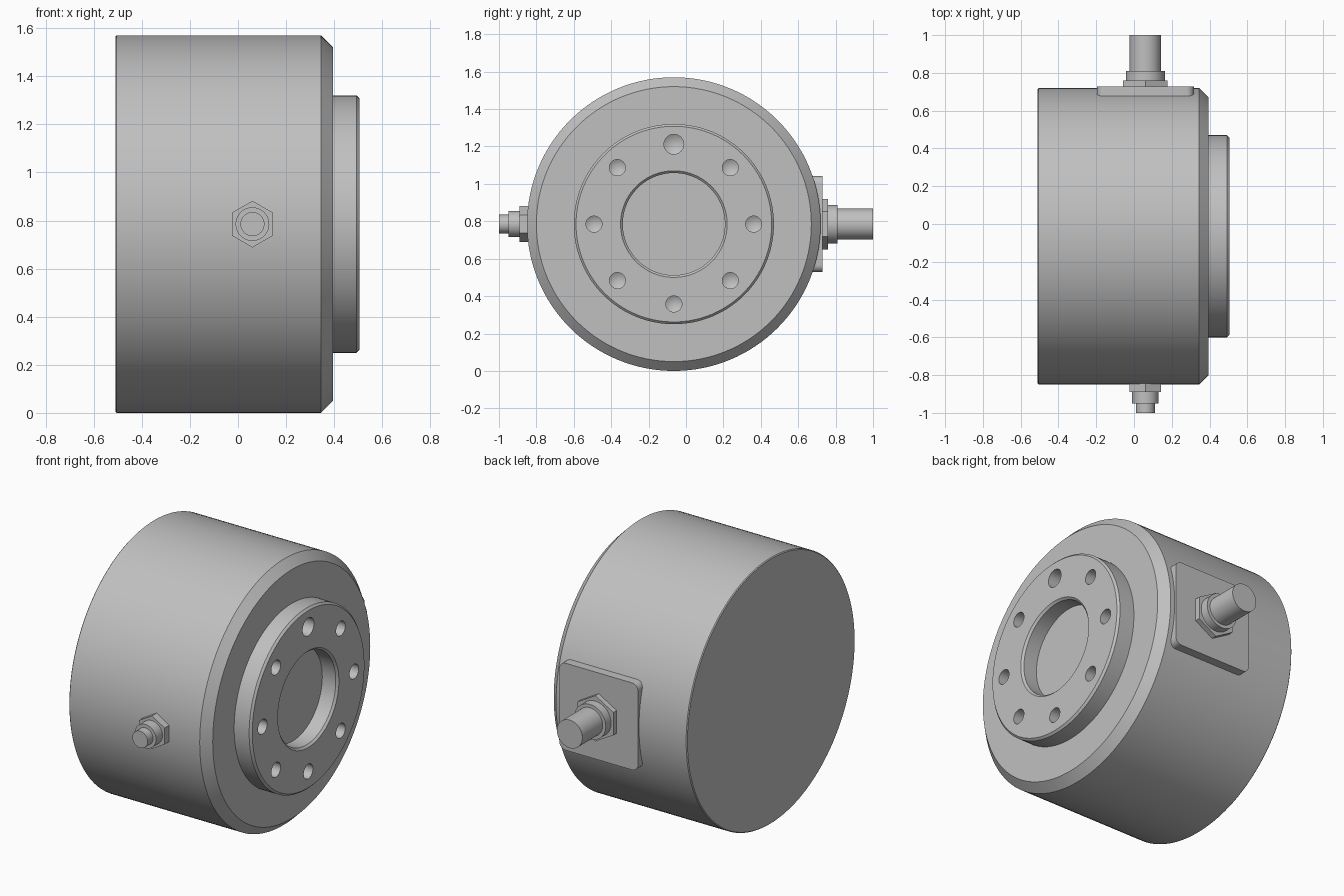
import bpy, bmesh, math
from mathutils import Matrix, Vector

if "Cube" in bpy.data.objects:
    bpy.data.objects.remove(bpy.data.objects["Cube"])

CY, CZ = -0.065, 0.785      # main axis (runs along x)
FX = 0.06                   # x of the side fittings
grey = bpy.data.materials.new("light_grey")
grey.diffuse_color = (0.527, 0.527, 0.527, 1)
grey.use_nodes = True
grey.node_tree.nodes["Principled BSDF"].inputs["Base Color"].default_value = grey.diffuse_color


def finish(name, bm, smooth=True):
    bmesh.ops.remove_doubles(bm, verts=bm.verts, dist=1e-6)
    bmesh.ops.recalc_face_normals(bm, faces=bm.faces)
    me = bpy.data.meshes.new(name)
    bm.to_mesh(me)
    bm.free()
    ob = bpy.data.objects.new(name, me)
    bpy.context.collection.objects.link(ob)
    me.materials.append(grey)
    if smooth:
        shade(ob)
    return ob


def shade(ob):
    bpy.ops.object.select_all(action='DESELECT')
    ob.select_set(True)
    bpy.context.view_layer.objects.active = ob
    bpy.ops.object.shade_smooth_by_angle(angle=math.radians(25))


def lathe(bm, profile, centre, axis, steps):
    """Spin (along, radius) points about an axis through centre."""
    axis = Vector(axis)
    side = Vector((0, 0, 1))
    centre = Vector(centre)
    vs = [bm.verts.new(centre + axis * a + side * r) for a, r in profile]
    es = [bm.edges.new(p) for p in zip(vs, vs[1:])]
    bmesh.ops.spin(bm, geom=vs + es, cent=centre, axis=axis,
                   angle=math.tau, steps=steps, use_merge=True)
    bmesh.ops.remove_doubles(bm, verts=bm.verts, dist=1e-6)


# Housing with chamfered shoulder, raised flange and central bore
bm = bmesh.new()
lathe(bm, [(-0.51, 0), (-0.51, 0.78), (-0.505, 0.785), (0.345, 0.785),
           (0.395, 0.735), (0.395, 0.535), (0.493, 0.535), (0.505, 0.523),
           (0.505, 0.285), (0.493, 0.273), (0.405, 0.273), (0.405, 0)],
      (0, CY, CZ), (1, 0, 0), 128)
housing = finish("housing", bm, False)

# Eight drilled holes with conical bottoms, the top one larger
bm = bmesh.new()
for i in range(8):
    a = i * math.tau / 8
    r = 0.053 if i == 0 else 0.043
    c = (0, CY + 0.427 * math.sin(a), CZ + 0.427 * math.cos(a))
    lathe(bm, [(0.405 - r * 0.6, 0), (0.405, r), (0.55, r), (0.55, 0)], c, (1, 0, 0), 32)
cutter = finish("hole_cutter", bm, False)
mod = housing.modifiers.new("holes", 'BOOLEAN')
mod.operation = 'DIFFERENCE'
mod.solver = 'EXACT'
mod.object = cutter
bpy.context.view_layer.objects.active = housing
bpy.ops.object.modifier_apply(modifier=mod.name)
bpy.data.objects.remove(cutter)
shade(housing)


def fitting(name, direction, hexagon, rings):
    """Hex nut with stepped round stem along +-y; each entry is (y0, y1, radius)."""
    for part, specs, n in (("nut", [hexagon], 6), ("stem", rings, 48)):
        prof = []
        for y0, y1, r in specs:
            prof += [(y0, r), (y1, r)]
        prof = [(prof[0][0], 0)] + prof + [(prof[-1][0], 0)]
        bm = bmesh.new()
        lathe(bm, prof, (FX, 0, CZ), (0, direction, 0), n)
        finish(name + "_" + part, bm)


fitting("front_fitting", -1, (0.82, 0.89, 0.097), [(0.885, 0.95, 0.07), (0.95, 1.0, 0.05)])
fitting("back_connector", 1, (0.71, 0.76, 0.135), [(0.755, 0.81, 0.103), (0.81, 1.0, 0.083)])

# Rounded mounting plate under the back connector
bm = bmesh.new()
h, rad = 0.257, 0.04
pts = []
for k in range(4):
    for j in range(7):
        a = (k + j / 6) * math.pi / 2
        sx = 1 if k in (0, 3) else -1
        sz = 1 if k in (0, 1) else -1
        pts.append((FX + sx * (h - rad) + rad * math.cos(a), 0.66,
                    CZ + sz * (h - rad) + rad * math.sin(a)))
face = bm.faces.new([bm.verts.new(p) for p in pts])
ext = bmesh.ops.extrude_face_region(bm, geom=[face])
bmesh.ops.translate(bm, vec=(0, 0.069, 0),
                    verts=[v for v in ext["geom"] if isinstance(v, bmesh.types.BMVert)])
finish("connector_plate", bm)
